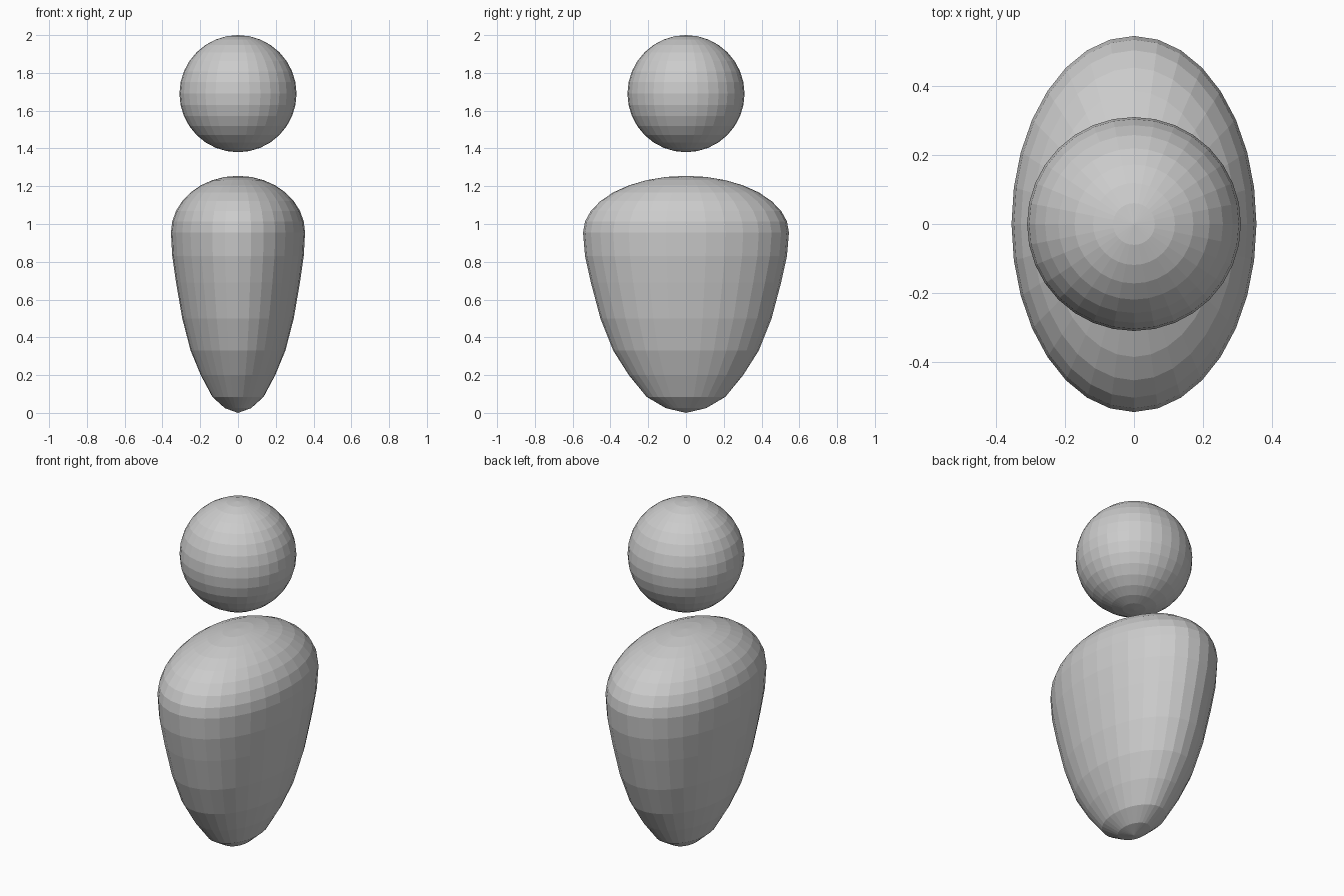
import bpy

cube = bpy.data.objects.get("Cube")
if cube:
    bpy.data.objects.remove(cube, do_unlink=True)

# One plain grey for the whole figure
GREY = (0.6, 0.6, 0.6, 1.0)
grey = bpy.data.materials.new("plain grey")
grey.use_nodes = True
grey.diffuse_color = GREY
grey.node_tree.nodes["Principled BSDF"].inputs["Base Color"].default_value = GREY


def ball(name, centre_z, radii):
    """Flat-shaded sphere, its radii baked into the mesh."""
    bpy.ops.mesh.primitive_uv_sphere_add(segments=32, ring_count=16, radius=1,
                                         location=(0, 0, centre_z))
    obj = bpy.context.object
    obj.name = name
    for v in obj.data.vertices:
        v.co = [c * r for c, r in zip(v.co, radii)]
    obj.data.materials.append(grey)
    bpy.ops.object.shade_flat()
    return obj


# Head: a floating ball
ball("head", 1.69, (0.31, 0.31, 0.31))

# Body: a flattened dome whose lower rings are drawn down into a rounded point
SHOULDER, DOME = 0.955, 0.3
body = ball("body", SHOULDER, (0.355, 0.545, DOME))
ring_heights = [0.83, 0.69, 0.5, 0.33, 0.2, 0.085, 0.025, 0.0]
lower = [v for v in body.data.vertices if v.co.z < -0.001]
levels = sorted({round(v.co.z, 4) for v in lower}, reverse=True)
height_of = dict(zip(levels, ring_heights))
for v in lower:
    v.co.z = height_of[round(v.co.z, 4)] - SHOULDER
body.data.update()
